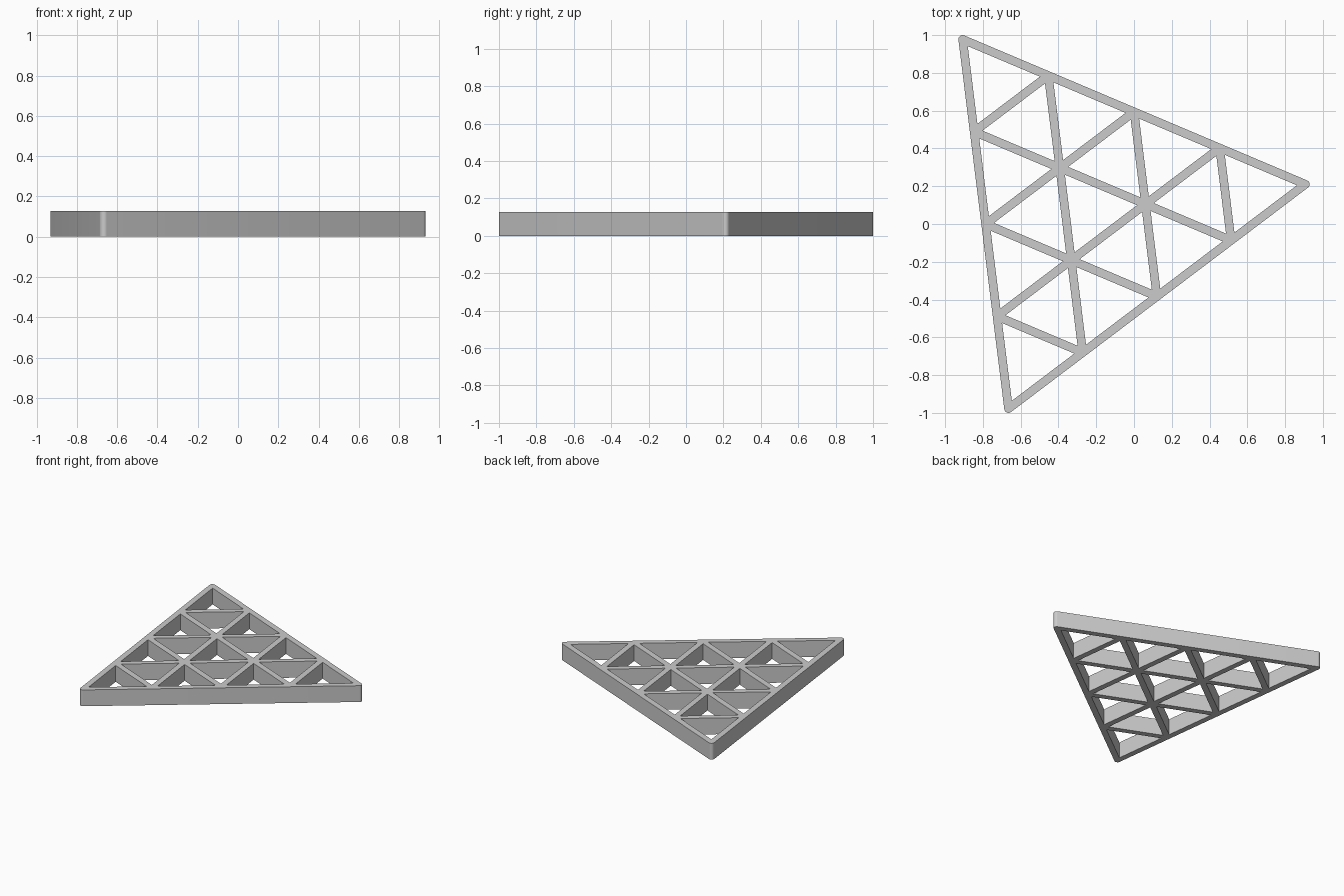
import bpy, math
from mathutils import Vector

if "Cube" in bpy.data.objects:
    bpy.data.objects.remove(bpy.data.objects["Cube"])

HEIGHT = 0.128      # panel thickness
HALF = 0.0225       # half the bar width
ROWS = 4            # small triangles along each side
TURN = math.radians(7.08)

# Corner nodes of the equilateral triangle, centred by its bounds
R = 1.1373
B, A, C = [Vector((R * math.cos(TURN + k * math.tau / 3),
                   R * math.sin(TURN + k * math.tau / 3))) for k in range(3)]
shift = Vector((-(A.x + B.x) / 2, -(A.y + C.y) / 2))
A, B, C = A + shift, B + shift, C + shift


def node(i, j):
    return A + (B - A) * (i / ROWS) + (C - A) * (j / ROWS)


curve = bpy.data.curves.new("triangular_lattice", 'CURVE')
curve.dimensions = '2D'
curve.fill_mode = 'BOTH'
curve.extrude = HEIGHT / 2


def loop(points):
    s = curve.splines.new('POLY')
    s.points.add(len(points) - 1)
    for p, v in zip(s.points, points):
        p.co = (v.x, v.y, 0, 1)
    s.use_cyclic_u = True


# Outer outline with rounded corners
outline = []
for k, corner in enumerate((B, A, C)):
    mid = TURN + k * math.tau / 3
    for n in range(13):
        a = mid + math.radians(-60 + 10 * n)
        outline.append(corner + HALF * Vector((math.cos(a), math.sin(a))))
loop(outline)


# Triangular openings, each inset by half a bar
def opening(*corners):
    centre = sum(corners, Vector((0, 0))) / 3
    loop([p + (centre - p).normalized() * 2 * HALF for p in corners])


for i in range(ROWS):
    for j in range(ROWS - i):
        opening(node(i, j), node(i + 1, j), node(i, j + 1))
        if i + j < ROWS - 1:
            opening(node(i + 1, j), node(i + 1, j + 1), node(i, j + 1))

# Extruded panel standing on the ground
panel = bpy.data.objects.new("triangular_lattice", curve)
bpy.context.collection.objects.link(panel)
panel.location.z = HEIGHT / 2
bpy.context.view_layer.objects.active = panel
panel.select_set(True)
bpy.ops.object.convert(target='MESH')
bpy.ops.object.shade_smooth_by_angle(angle=math.radians(30))
